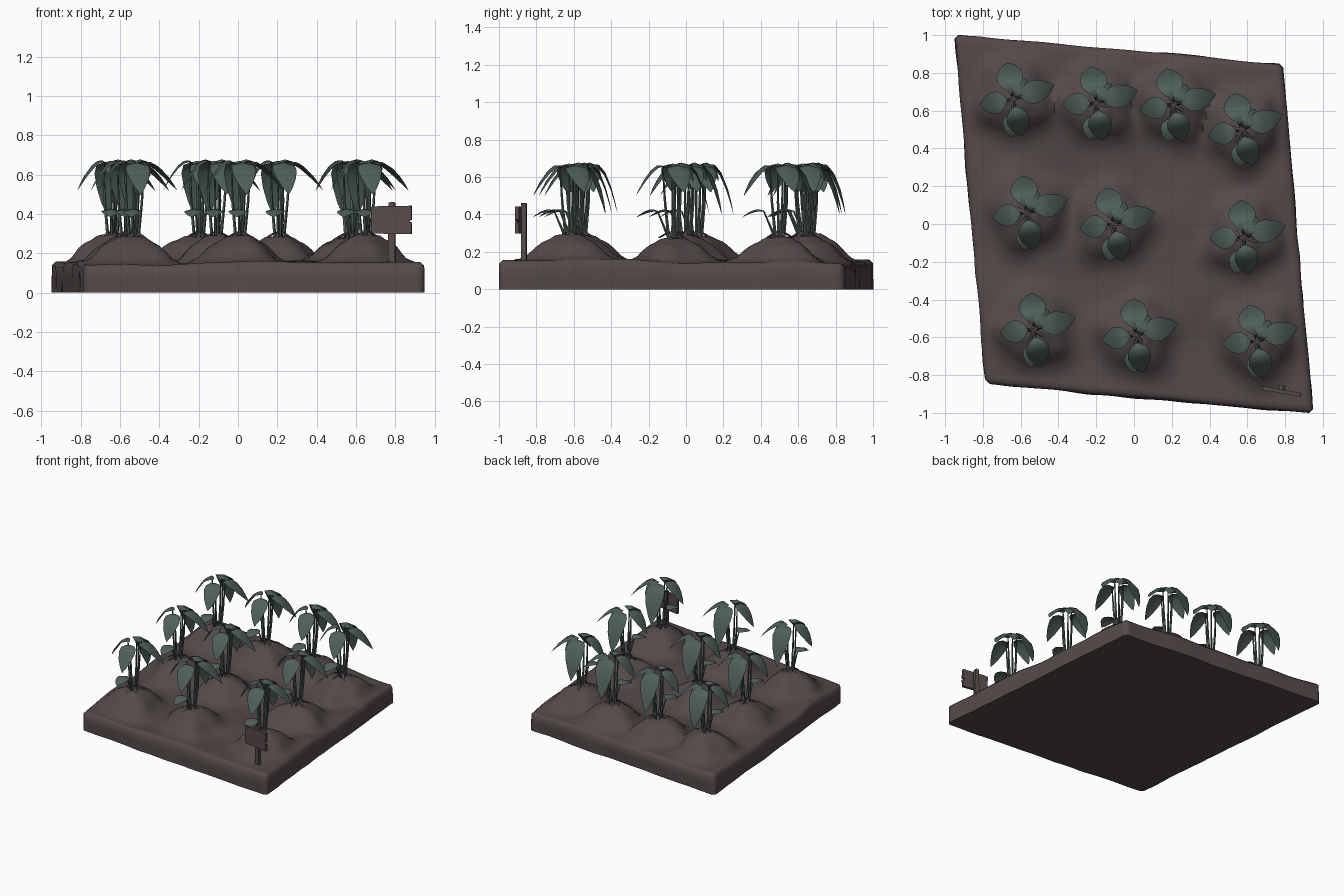
import bpy, bmesh, math, random
from mathutils import Vector, noise

if "Cube" in bpy.data.objects:
    bpy.data.objects.remove(bpy.data.objects["Cube"])

random.seed(4)


def material(name, rgb):
    m = bpy.data.materials.new(name)
    m.diffuse_color = (*rgb, 1)
    m.use_nodes = True
    m.node_tree.nodes["Principled BSDF"].inputs["Base Color"].default_value = m.diffuse_color
    return m


SOIL = material("soil brown", (0.088, 0.067, 0.066))
WOOD = material("weathered wood", (0.094, 0.070, 0.069))
LEAF = material("leaf green", (0.078, 0.115, 0.104))

PLANTS = [(-0.64, 0.66), (-0.20, 0.64), (0.21, 0.63), (0.57, 0.50),
          (-0.57, 0.06), (-0.11, 0.0), (0.58, -0.07),
          (-0.53, -0.56), (0.01, -0.59), (0.65, -0.62)]


def finish(name, bm, mats, smooth=None):
    bmesh.ops.recalc_face_normals(bm, faces=bm.faces)
    me = bpy.data.meshes.new(name)
    bm.to_mesh(me)
    bm.free()
    for m in mats:
        me.materials.append(m)
    if smooth:
        me.shade_smooth()
        me.set_sharp_from_angle(angle=math.radians(smooth))
    ob = bpy.data.objects.new(name, me)
    bpy.context.collection.objects.link(ob)
    return ob


# ---- soil bed: skewed slab with a raised mound under every plant
STEPS = [(0, .138), (.07, .132), (.095, .112), (.13, .097),
         (.165, .068), (.20, .03), (.25, .006), (.29, 0)]


def mound(x, y):
    best = 0
    for i, (px, py) in enumerate(PLANTS):
        r = math.hypot(x - px, y - py)
        a = math.atan2(y - py, x - px)
        r *= 1 + 0.08 * math.sin(3 * a + i) + 0.05 * math.sin(5 * a + 2 * i)
        for (r0, h0), (r1, h1) in zip(STEPS, STEPS[1:]):
            if r0 <= r < r1:
                best = max(best, h0 + (h1 - h0) * (r - r0) / (r1 - r0))
    return best


CORNERS = [Vector(c) for c in ((-.79, -.85), (.952, -1.005), (.79, .85), (-.952, 1.005))]


def soil_bed():
    bm = bmesh.new()
    bmesh.ops.create_grid(bm, x_segments=80, y_segments=80, size=1)
    for v in bm.verts:
        u, w = v.co.x, v.co.y
        edge = max(abs(u), abs(w))
        if min(abs(u), abs(w)) > 0.999:      # knock back the corners
            u, w = u * 0.988, w * 0.988
        s, t = (u + 1) / 2, (w + 1) / 2
        p = (CORNERS[0].lerp(CORNERS[1], s)).lerp(CORNERS[3].lerp(CORNERS[2], s), t)
        n = noise.noise(Vector((p.x * 3, p.y * 3, 1.5)))
        z = 0.150 + 0.022 * n
        if edge > 0.999:
            z -= 0.018
            p = p * (1 - 0.012 * abs(n))
        else:
            z += mound(p.x, p.y) * min(1, (1 - edge) / 0.12)
        v.co = (p.x, p.y, z)
    # uneven side walls in two bands, then the flat underside
    for height in (0.07, 0):
        rim = [e for e in bm.edges if e.is_boundary]
        walls = bmesh.ops.extrude_edge_only(bm, edges=rim)["geom"]
        for v in (g for g in walls if isinstance(g, bmesh.types.BMVert)):
            k = 1 + 0.008 * noise.noise(Vector((v.co.x * 5, v.co.y * 5, height * 20)))
            v.co = (v.co.x * k, v.co.y * k, height)
    low = [e for e in bm.edges if e.is_boundary]
    bmesh.ops.contextual_create(bm, geom=low)
    finish("soil_bed", bm, [SOIL], 55)


soil_bed()


# ---- plant pieces
def tube(bm, pts, radii, mat, sides=5):
    rings = []
    for p, r in zip(pts, radii):
        rings.append([bm.verts.new((p[0] + r * math.cos(k * math.tau / sides),
                                    p[1] + r * math.sin(k * math.tau / sides), p[2]))
                      for k in range(sides)])
    for a, b in zip(rings, rings[1:]):
        for k in range(sides):
            j = (k + 1) % sides
            bm.faces.new((a[k], a[j], b[j], b[k])).material_index = mat
    bm.faces.new(rings[-1]).material_index = mat


def leaf(bm, angle, base, ctrl, tip, width):
    """Softly creased leaf following a drooping curve given as (radius, height)."""
    d = Vector((math.cos(angle), math.sin(angle), 0))
    side = Vector((-d.y, d.x, 0))
    rows = []
    for t, w in ((0, .06), (.15, .55), (.35, .92), (.55, 1), (.75, .78), (.9, .42), (1, .03)):
        r, z = [(1 - t) ** 2 * a + 2 * t * (1 - t) * b + t * t * c
                for a, b, c in zip(base, ctrl, tip)]
        mid = d * r + Vector((0, 0, z))
        off = side * (w * width / 2)
        drop = Vector((0, 0, -0.12 * w * width))
        rows.append([bm.verts.new(q) for q in (mid - off + drop, mid, mid + off + drop)])
    for a, b in zip(rows, rows[1:]):
        for k in (0, 1):
            bm.faces.new((a[k], a[k + 1], b[k + 1], b[k]))


# angle, base, control, tip, width
LEAVES = [(18, (.04, .65), (.10, .715), (.23, .52), .125),
          (98, (.03, .65), (.13, .75), (.195, .40), .145),
          (188, (.03, .66), (.09, .72), (.18, .52), .12),
          (-77, (.04, .65), (.10, .715), (.20, .50), .125),
          (58, (.02, .66), (.07, .72), (.13, .58), .09),
          (-95, (.07, .41), (.12, .455), (.20, .385), .10)]


def plant(index, x, y):
    bm = bmesh.new()
    for deg, base, ctrl, tip, width in LEAVES:
        a = math.radians(deg + random.uniform(-4, 4))
        leaf(bm, a, base, ctrl, tip, width)
        # stem from the mound up to the leaf
        d = Vector((math.cos(a), math.sin(a)))
        pts = [(d.x * r, d.y * r, z) for r, z in
               ((.022, .27), (.03 + base[0] * .3, (.27 + base[1]) / 2), (base[0] + .015, base[1] + .008))]
        tube(bm, pts, (.009, .007, .004), 0)
    # short roots spreading over the mound
    for k in range(5):
        a = k * math.tau / 5 + index
        pts = [(math.cos(a) * r, math.sin(a) * r, z) for r, z in ((.075, .275), (.045, .292), (.015, .31))]
        tube(bm, pts, (.007, .011, .009), 1)
    ob = finish(f"plant_{index + 1}", bm, [LEAF, SOIL], 60)
    ob.location = (x, y, 0)
    ob.rotation_euler.z = math.radians(random.uniform(-4, 4))


for i, (px, py) in enumerate(PLANTS):
    plant(i, px, py)


# ---- sign: post with a notched board, turned slightly
def sign_part(name, outline, y0, y1):
    bm = bmesh.new()
    f = bm.faces.new([bm.verts.new((x, y0, z)) for x, z in outline])
    new = bmesh.ops.extrude_face_region(bm, geom=[f])["geom"]
    bmesh.ops.translate(bm, vec=(0, y1 - y0, 0),
                        verts=[g for g in new if isinstance(g, bmesh.types.BMVert)])
    ob = finish(name, bm, [WOOD])
    ob.location = (0.78, -0.882, 0)
    ob.rotation_euler.z = -0.17


sign_part("sign_post", [(-.018, .12), (.018, .12), (.017, .455), (.005, .462), (-.016, .457)], .002, .03)
sign_part("sign_board", [(-.100, .30), (.105, .298), (.107, .355), (.09, .362), (.107, .372),
                         (.105, .442), (-.06, .44), (-.104, .436)], -.014, .006)
